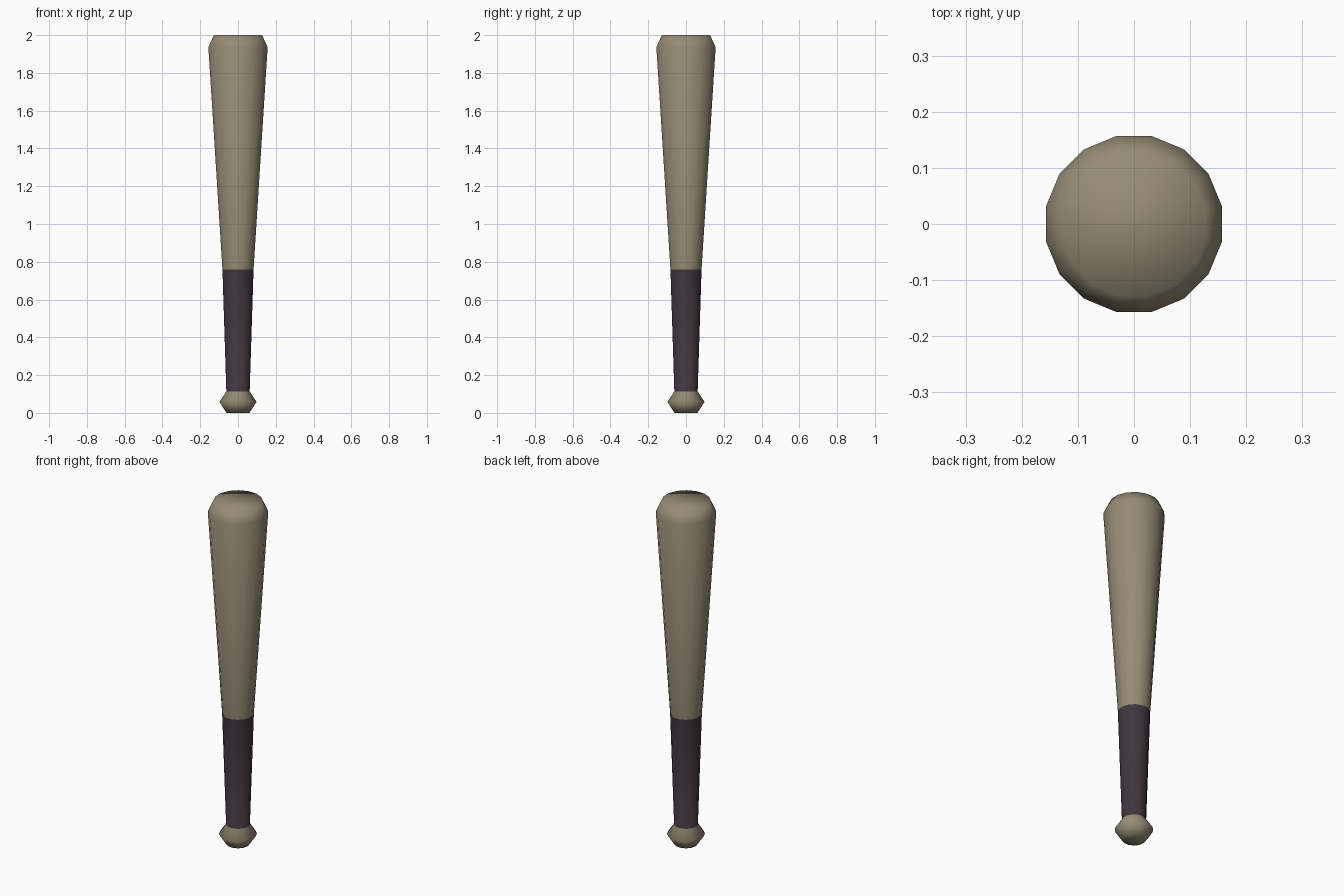
import bpy, bmesh, math

if "Cube" in bpy.data.objects:
    bpy.data.objects.remove(bpy.data.objects["Cube"])

SIDES = 16
# Outline of the bat from knob to tip: (radius, height)
PROFILE = [(0.062, 0.0), (0.10, 0.058), (0.063, 0.114),
           (0.084, 0.76), (0.16, 1.936), (0.13, 2.0)]
GRIP_BOTTOM, GRIP_TOP = 0.114, 0.76


def material(name, rgb):
    m = bpy.data.materials.new(name)
    m.diffuse_color = (*rgb, 1.0)
    m.use_nodes = True
    m.node_tree.nodes["Principled BSDF"].inputs["Base Color"].default_value = m.diffuse_color
    return m


# Revolve the outline, half a step turned so flat sides face the axes
bm = bmesh.new()
rings = []
for r, z in PROFILE:
    angles = [(i + 0.5) * 2 * math.pi / SIDES for i in range(SIDES)]
    rings.append([bm.verts.new((r * math.cos(a), r * math.sin(a), z)) for a in angles])
for low, high in zip(rings, rings[1:]):
    for i in range(SIDES):
        j = (i + 1) % SIDES
        bm.faces.new((low[i], low[j], high[j], high[i]))

# Closed knob bottom and barrel tip
bm.faces.new(rings[0][::-1])
bm.faces.new(rings[-1])

# Dark grip wrap chosen by height, wood elsewhere
for f in bm.faces:
    f.smooth = True
    f.material_index = int(GRIP_BOTTOM < f.calc_center_median().z < GRIP_TOP)

mesh = bpy.data.meshes.new("baseball_bat")
bm.to_mesh(mesh)
bm.free()
mesh.materials.append(material("pale wood", (0.305, 0.262, 0.178)))
mesh.materials.append(material("dark grip", (0.051, 0.038, 0.050)))
bat = bpy.data.objects.new("baseball_bat", mesh)
bpy.context.collection.objects.link(bat)
